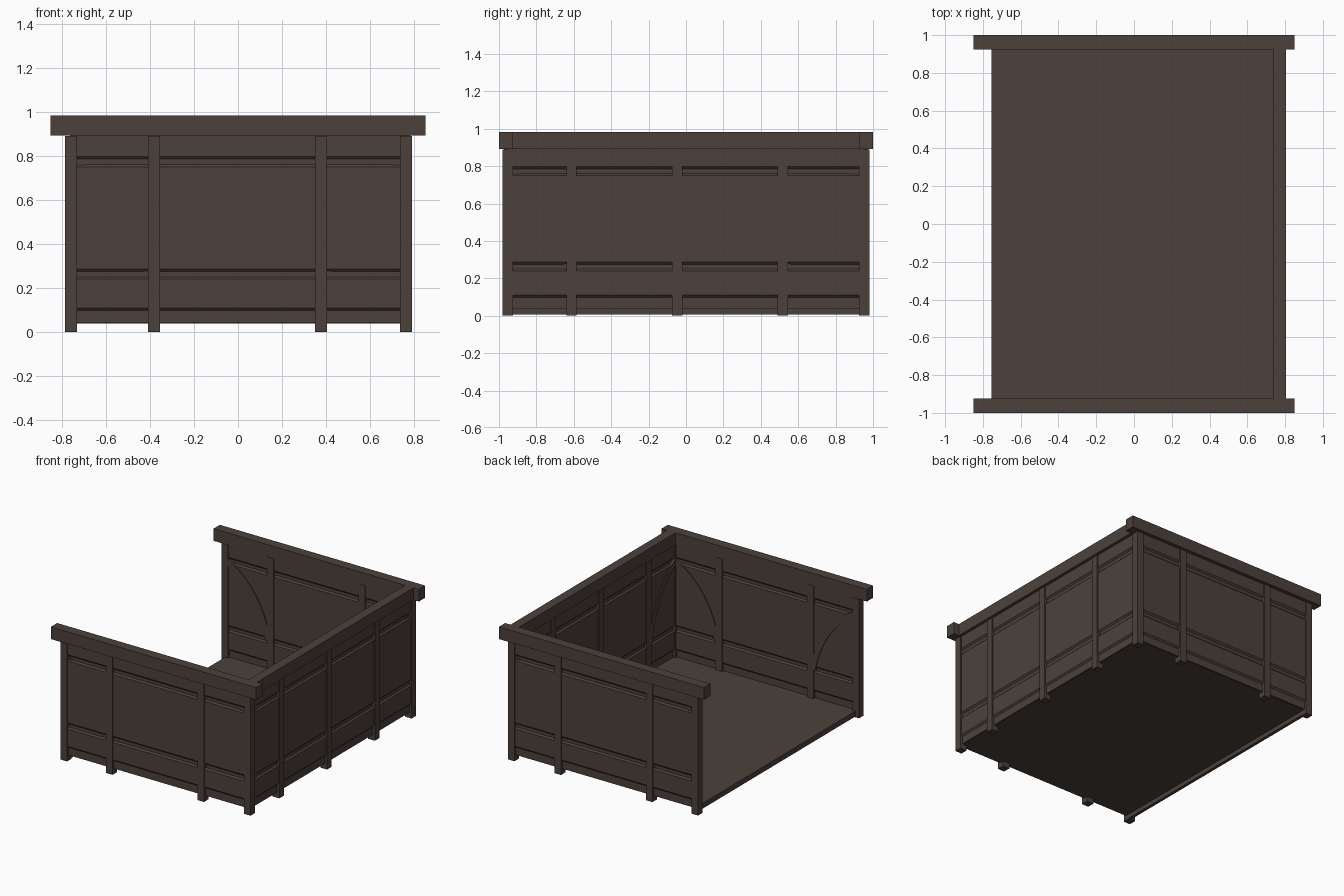
import bpy, bmesh
from mathutils import Vector

if "Cube" in bpy.data.objects:
    bpy.data.objects.remove(bpy.data.objects["Cube"])

wood = bpy.data.materials.new("dark brown wood")
wood.diffuse_color = (0.072, 0.053, 0.043, 1)
wood.use_nodes = True
wood.node_tree.nodes["Principled BSDF"].inputs["Base Color"].default_value = wood.diffuse_color

H = 0.0275           # half post width
YW, XW = 0.9525, 0.7625   # wall centre planes


def prism(name, ring_a, ring_b):
    """Solid between two matching polygon rings."""
    bm = bmesh.new()
    a = [bm.verts.new(p) for p in ring_a]
    b = [bm.verts.new(p) for p in ring_b]
    n = len(a)
    bm.faces.new(a)
    bm.faces.new(b[::-1])
    for i in range(n):
        bm.faces.new((a[i], b[i], b[(i + 1) % n], a[(i + 1) % n]))
    bmesh.ops.recalc_face_normals(bm, faces=bm.faces)
    me = bpy.data.meshes.new(name)
    bm.to_mesh(me)
    bm.free()
    me.materials.append(wood)
    ob = bpy.data.objects.new(name, me)
    bpy.context.collection.objects.link(ob)
    return ob


def box(name, x0, x1, y0, y1, z0, z1):
    ring = [(x0, y0), (x1, y0), (x1, y1), (x0, y1)]
    return prism(name, [(x, y, z0) for x, y in ring], [(x, y, z1) for x, y in ring])


# Wall frames: u runs along the wall, v points outward
def front(u, v, z): return (u, -YW - v, z)
def back(u, v, z): return (u, YW + v, z)
def right(u, v, z): return (XW + v, u, z)


# Wall section: panels with bevelled grooves between them
OUT, IN = 0.020, 0.009
side = [(IN, .04), (IN, .098), (OUT, .11), (OUT, .24), (IN, .251), (IN, .275), (OUT, .287),
        (OUT, .75), (IN, .761), (IN, .785), (OUT, .797), (OUT, .90)]
profile = side + [(-v, z) for v, z in reversed(side)]


def panel(name, frame, u0, u1):
    prism(name, [frame(u0, v, z) for v, z in profile], [frame(u1, v, z) for v, z in profile])


def post(name, frame, u):
    x, y, _ = frame(u, 0, 0)
    box(name, x - H, x + H, y - H, y + H, 0, 0.89)


def brace(name, frame, corner, length):
    """Curved brace from the corner post top down to the next post; signed length."""
    p0, p1, p2 = Vector((-0.01, .765)), Vector((abs(length) * .78, .62)), Vector((abs(length), .26))
    s = 1 if length > 0 else -1
    up, low = [], []
    for i in range(13):
        t = i / 12
        p = p0 * (1 - t) ** 2 + p1 * 2 * t * (1 - t) + p2 * t * t
        d = ((p1 - p0) * (1 - t) + (p2 - p1) * t).normalized()
        n = Vector((-d.y, d.x)) * 0.02
        up.append(p + n)
        low.append(p - n)
    n = len(up)
    bm_pts = up + low[::-1]
    ring = lambda v: [frame(corner + s * p.x, v, p.y) for p in bm_pts]
    prism(name, ring(-0.027), ring(0.012))


# Front and back walls
for name, f in (("front", front), ("back", back)):
    panel(name + "_wall", f, -XW, XW)
    for i, u in enumerate((-0.7575, -0.381, 0.377, XW)):
        post(f"{name}_post_{i}", f, u)
    brace(name + "_brace_left", f, -0.73, 0.33)
    brace(name + "_brace_right", f, 0.735, -0.34)
    s = -1 if name == "front" else 1
    y0, y1 = sorted((s * 0.925, s * 1.0))
    box(name + "_top_beam", -0.85, 0.85, y0, y1, 0.892, 0.983)

# Right wall
panel("right_wall", right, -YW, YW)
for i, u in enumerate((-0.6125, -0.0475, 0.5175)):
    post(f"right_post_{i}", right, u)
brace("right_brace_front", right, -0.925, 0.295)
brace("right_brace_back", right, 0.925, -0.39)
box("right_top_beam", 0.735, 0.805, -0.925, 0.925, 0.892, 0.983)

# Floor and the sill at the open left side
box("floor", -0.755, XW, -YW, YW, 0.038, 0.046)
box("left_sill", -0.755, -0.732, -0.93, 0.93, 0.006, 0.044)
